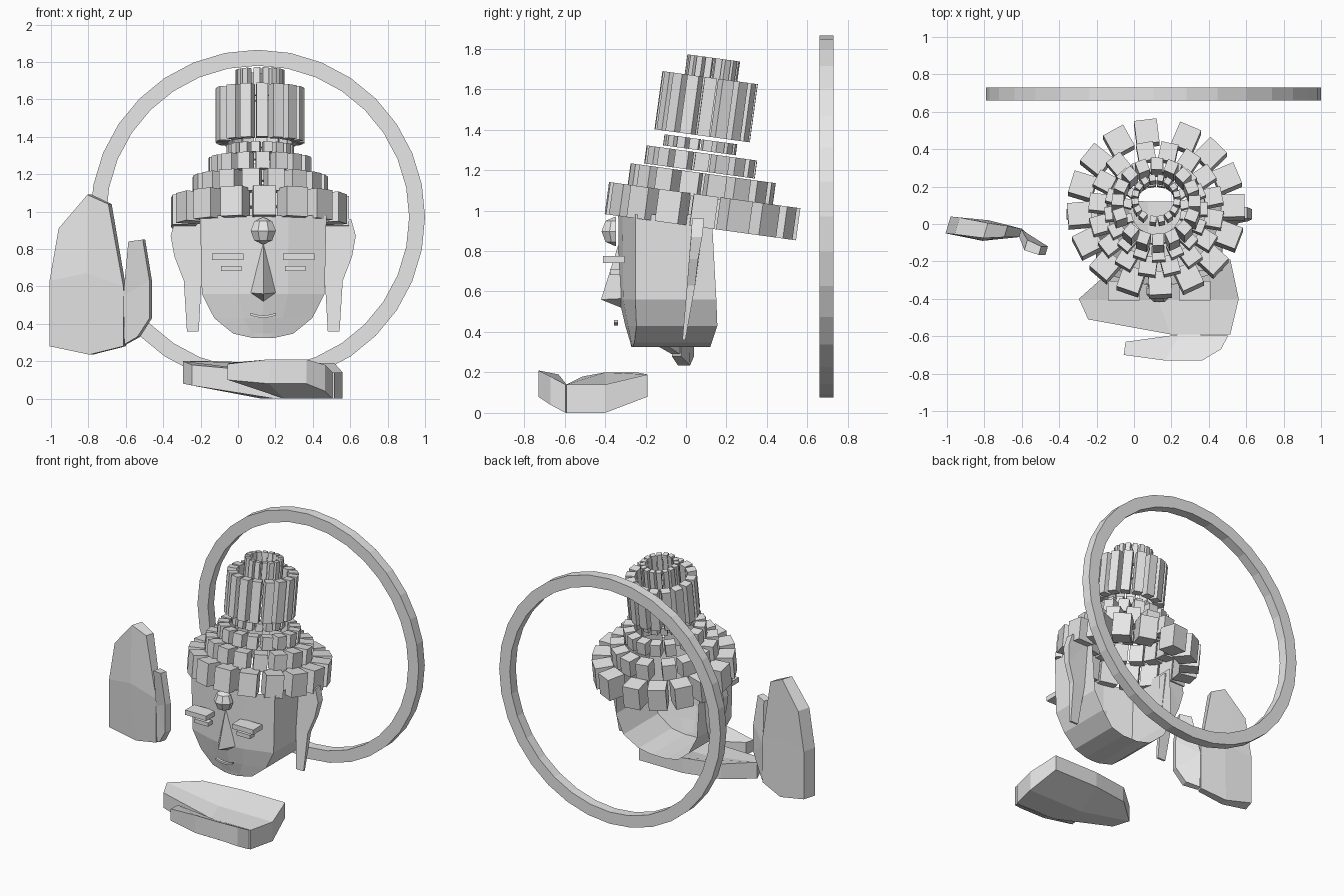
import bpy, bmesh, math
from mathutils import Matrix, Vector

if "Cube" in bpy.data.objects:
    bpy.data.objects.remove(bpy.data.objects["Cube"])

CX = 0.135  # middle of the face

stone = bpy.data.materials.new("light_grey_stone")
stone.diffuse_color = (0.8, 0.8, 0.8, 1)
stone.use_nodes = True
stone.node_tree.nodes["Principled BSDF"].inputs["Base Color"].default_value = stone.diffuse_color


def finish(name, bm, recalc=True):
    if recalc:
        bmesh.ops.recalc_face_normals(bm, faces=bm.faces[:])
    mesh = bpy.data.meshes.new(name)
    bm.to_mesh(mesh)
    bm.free()
    mesh.materials.append(stone)
    obj = bpy.data.objects.new(name, mesh)
    bpy.context.collection.objects.link(obj)
    return obj


def loft(name, loops, closed=False):
    """Join equal loops of points; cap the ends unless closed."""
    bm = bmesh.new()
    rows = [[bm.verts.new(p) for p in loop] for loop in loops]
    n = len(rows[0])
    for i in range(len(rows) if closed else len(rows) - 1):
        a, b = rows[i], rows[(i + 1) % len(rows)]
        for j in range(n):
            k = (j + 1) % n
            bm.faces.new((a[j], a[k], b[k], b[j]))
    if not closed:
        bm.faces.new(rows[0][::-1])
        bm.faces.new(rows[-1])
    return finish(name, bm)


def plate(name, pts, rim, faces, place):
    """Solid slab: each point is (u, v, front depth, back depth)."""
    bm = bmesh.new()
    front = [bm.verts.new(place(u, v, f)) for u, v, f, b in pts]
    back = [bm.verts.new(place(u, v, b)) for u, v, f, b in pts]
    for f in faces:
        bm.faces.new([front[i] for i in f])
        bm.faces.new([back[i] for i in reversed(f)])
    for i in range(rim):
        k = (i + 1) % rim
        bm.faces.new((front[k], front[i], back[i], back[k]))
    return finish(name, bm)


def box(name, x0, x1, y0, y1, z0, z1):
    bm = bmesh.new()
    m = Matrix.Translation(((x0 + x1) / 2, (y0 + y1) / 2, (z0 + z1) / 2))
    m = m @ Matrix.Diagonal((x1 - x0, y1 - y0, z1 - z0, 1))
    bmesh.ops.create_cube(bm, size=1, matrix=m)
    return finish(name, bm)


# Halo ring behind the head
halo = []
for i in range(32):
    a = 2 * math.pi * i / 32
    halo.append([(0.105 + r * math.cos(a), y, 0.97 + r * math.sin(a))
                 for r, y in ((0.895, 0.66), (0.895, 0.73), (0.81, 0.73), (0.81, 0.66))])
loft("halo", halo, closed=True)

# Crown: tilted rings of blocks (centre y, centre z, scale, height), each turned further
tilt = Matrix.Rotation(math.radians(-7.8), 4, 'X')
tiers = [(0.081, 0.997, 1.0, 0.16), (0.077, 1.125, 0.758, 0.12), (0.073, 1.24, 0.58, 0.09),
         (0.07, 1.325, 0.38, 0.055), (0.10, 1.513, 0.5, 0.29), (0.127, 1.68, 0.275, 0.15)]
for t, (cy, cz, s, h) in enumerate(tiers):
    bm = bmesh.new()
    for i in range(16):
        m = (Matrix.Translation((0.118, cy, cz)) @ tilt
             @ Matrix.Rotation(math.radians(97 + 33 * t + 22 * i), 4, 'Z')
             @ Matrix.Translation((0.41 * s, 0, 0))
             @ Matrix.Diagonal((0.128 * s, 0.122 * s, h, 1)))
        bmesh.ops.create_cube(bm, size=1, matrix=m)
    finish(f"crown_tier_{t + 1}", bm)

# Head: mask, open at the back and top (z, half width, middle front y, edge front y, back y)
bm = bmesh.new()
rows = []
for z, w, f, e, b in ((0.325, 0.06, -0.27, -0.265, 0.12), (0.347, 0.16, -0.275, -0.255, 0.127),
                      (0.43, 0.262, -0.30, -0.245, 0.155), (0.56, 0.328, -0.33, -0.25, 0.15),
                      (0.98, 0.338, -0.335, -0.25, 0.127)):
    half = [(1, b), (1, e), (0.4, f + 0.25 * (e - f))]
    prof = [(w * k, y) for k, y in half] + [(0, f)] + [(-w * k, y) for k, y in reversed(half)]
    rows.append([bm.verts.new((CX + x, y, z)) for x, y in prof])
for a, b in zip(rows, rows[1:]):
    for j in range(6):
        bm.faces.new((a[j + 1], a[j], b[j], b[j + 1]))
bm.faces.new(rows[0])
finish("head", bm, recalc=False)

# Nose
bm = bmesh.new()
top, tip, left, right, low = [bm.verts.new((CX + x, y, z)) for x, y, z in (
    (0, -0.335, 0.83), (0, -0.42, 0.56), (-0.068, -0.318, 0.565), (0.068, -0.318, 0.565), (0, -0.32, 0.52))]
for f in ((top, left, tip), (top, tip, right), (left, low, tip), (tip, low, right),
          (top, low, left), (top, right, low)):
    bm.faces.new(f)
finish("nose", bm)

# Eyelids and ears, mirrored about the face
for side, s in (("left", -1), ("right", 1)):
    def span(a, b):
        return sorted((CX + s * a, CX + s * b))
    box(f"{side}_upper_eyelid", *span(0.105, 0.275), -0.41, -0.305, 0.74, 0.775)
    box(f"{side}_lower_eyelid", *span(0.115, 0.225), -0.375, -0.325, 0.682, 0.71)
    ear = [(0.33, 0.96, 0.03, 0.09), (0.47, 0.96, 0.03, 0.09), (0.495, 0.87, 0.025, 0.08),
           (0.475, 0.76, 0.015, 0.06), (0.425, 0.63, 0.005, 0.045), (0.408, 0.36, -0.018, -0.003),
           (0.345, 0.36, -0.018, -0.003), (0.33, 0.63, 0.005, 0.045)]
    plate(f"{side}_ear", ear, 8, [(0, 1, 2, 3), (0, 3, 4, 7), (7, 4, 5, 6)],
          lambda u, v, d: (CX + s * u, d, v))

# Forehead bead: faceted half ball
bm = bmesh.new()
bmesh.ops.create_uvsphere(bm, u_segments=8, v_segments=4, radius=0.073)
bmesh.ops.transform(bm, verts=bm.verts[:], matrix=Matrix.Translation((CX, -0.35, 0.897))
                    @ Matrix.Rotation(math.radians(22.5), 4, 'Z'))
bmesh.ops.bisect_plane(bm, geom=bm.verts[:] + bm.edges[:] + bm.faces[:], plane_co=(0, -0.345, 0),
                       plane_no=(0, 1, 0), clear_outer=True)
bmesh.ops.holes_fill(bm, edges=[e for e in bm.edges if e.is_boundary])
finish("forehead_bead", bm)

# Mouth: thin smiling strip
mouth = []
for i in range(7):
    u = -1 + i / 3
    x, z = CX + 0.068 * u, 0.432 + 0.014 * u * u
    mouth.append([(x, y, z + d) for y, d in ((-0.355, 0), (-0.335, 0), (-0.335, 0.013), (-0.355, 0.013))])
loft("mouth", mouth)

# Hands: one shared outline (wrist, outer edge, tip, thumb edge, centre), two poses
palm = [(-0.79, 0.235), (-1.0, 0.28), (-1.0, 0.63), (-0.95, 0.91), (-0.79, 1.09),
        (-0.68, 1.04), (-0.6, 0.6), (-0.6, 0.28), (-0.79, 0.67)]
palm_faces = [(0, 1, 2, 8), (8, 2, 3, 4), (0, 8, 6, 7), (8, 4, 5, 6)]
thumb = [(-0.595, 0.29), (-0.6, 0.55), (-0.56, 0.84), (-0.49, 0.85),
         (-0.46, 0.63), (-0.46, 0.43), (-0.52, 0.33)]
thumb_faces = [(0, 1, 5, 6), (1, 4, 5), (1, 2, 3, 4)]


def hand(name, palm_depth, thumb_depth, place):
    plate(name + "_palm", [p + d for p, d in zip(palm, palm_depth)], 8, palm_faces, place)
    plate(name + "_thumb", [p + d for p, d in zip(thumb, thumb_depth)], 7, thumb_faces, place)


def turned(u, v, d):
    """Upright pose, with the near side leaning outwards."""
    return (u + 0.3 * (d + 0.025 + 0.68 * max(0, u + 0.6)), d, v)


hand("raised_hand",
     [(-0.04, 0.02), (-0.05, 0.04), (-0.05, 0.04), (-0.055, 0.035), (-0.075, 0.005),
      (-0.07, -0.01), (-0.07, -0.025), (-0.07, -0.025), (-0.09, 0.01)],
     [(-0.07, -0.03), (-0.07, -0.03), (-0.14, -0.085), (-0.165, -0.12),
      (-0.165, -0.12), (-0.165, -0.12), (-0.14, -0.09)],
     turned)
hand("resting_hand",
     [(0.0, 0.14), (0.08, 0.19), (0.08, 0.19), (0.09, 0.2), (0.08, 0.2),
      (0.07, 0.18), (0.0, 0.14), (0.0, 0.14), (0.0, 0.14)],
     [(0.0, 0.14), (0.0, 0.14), (0.1, 0.19), (0.1, 0.185),
      (0.08, 0.21), (0.08, 0.21), (0.04, 0.18)],
     lambda u, v, d: (0.795 - v, -1.19 - u, d))
